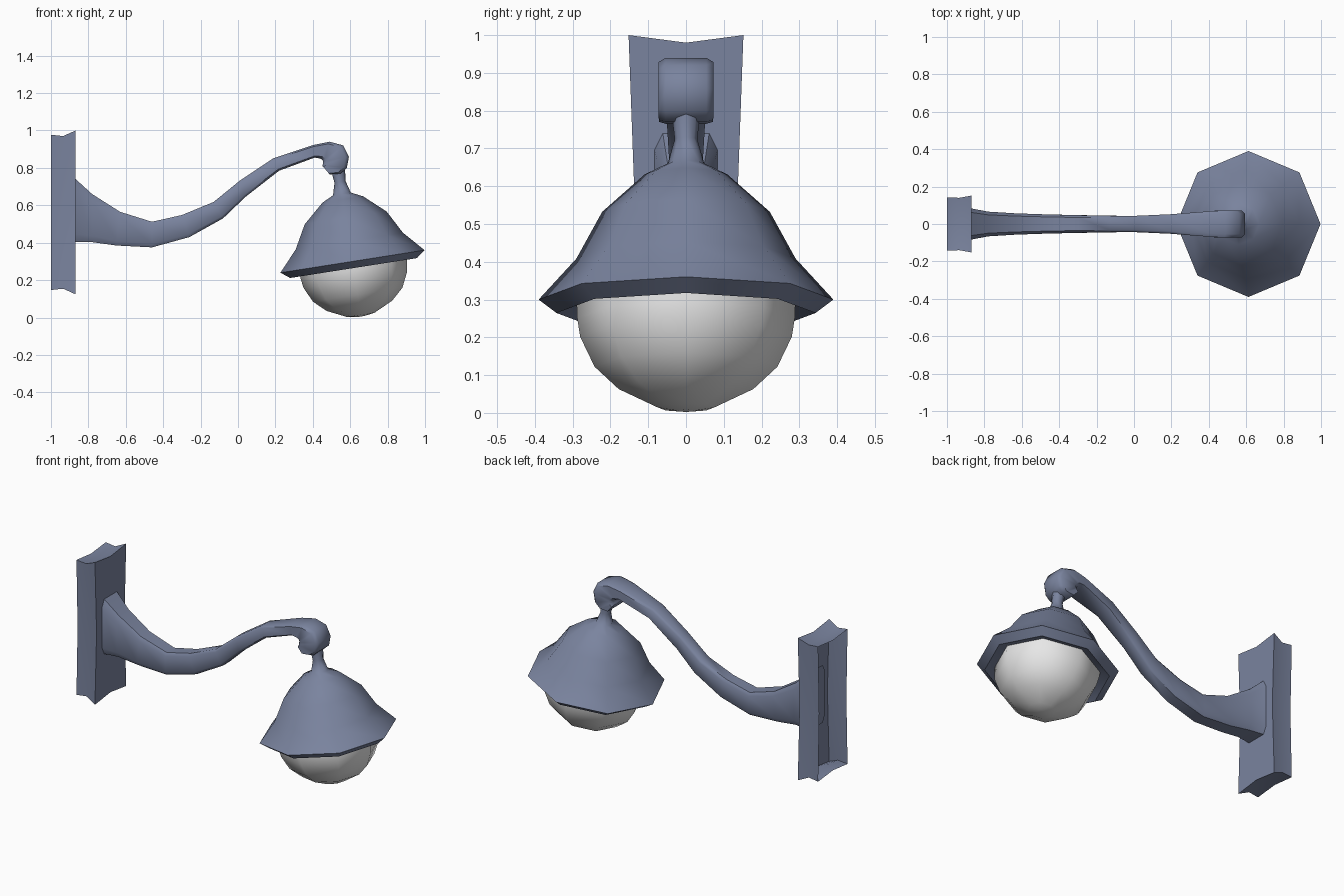
import bpy, bmesh, math
from mathutils import Matrix, Vector

if "Cube" in bpy.data.objects:
    bpy.data.objects.remove(bpy.data.objects["Cube"])


def material(name, rgb):
    m = bpy.data.materials.new(name)
    m.diffuse_color = (*rgb, 1)
    m.use_nodes = True
    m.node_tree.nodes["Principled BSDF"].inputs["Base Color"].default_value = m.diffuse_color
    return m


PAINT = material("slate_blue", (0.195, 0.23, 0.345))
GLASS = material("pale_grey", (0.8, 0.8, 0.8))


def loft(name, rings, mat, cap_start=False, cap_end=False, angle=40, matrix=None):
    """Skin a list of equal-length rings, with optional end caps."""
    bm = bmesh.new()
    loops = [[bm.verts.new(p) for p in ring] for ring in rings]
    n = len(loops[0])
    for a, b in zip(loops, loops[1:]):
        for i in range(n):
            j = (i + 1) % n
            bm.faces.new((a[i], a[j], b[j], b[i]))
    if cap_start:
        bm.faces.new(loops[0][::-1])
    if cap_end:
        bm.faces.new(loops[-1])
    bmesh.ops.recalc_face_normals(bm, faces=bm.faces)
    if matrix:
        bm.transform(matrix)
    me = bpy.data.meshes.new(name)
    bm.to_mesh(me)
    bm.free()
    me.materials.append(mat)
    ob = bpy.data.objects.new(name, me)
    bpy.context.collection.objects.link(ob)
    bpy.ops.object.select_all(action='DESELECT')
    ob.select_set(True)
    bpy.context.view_layer.objects.active = ob
    bpy.ops.object.shade_smooth_by_angle(angle=math.radians(angle))
    return ob


def lathe(profile, sides=8):
    return [[(r * math.cos(math.tau * i / sides), r * math.sin(math.tau * i / sides), h)
             for i in range(sides)] for r, h in profile]


# Wall plate: hollow channel, open at the back, edges pinched in the middle
def plate_ring(x, corner_y, mid_y, corner_h, mid_h):
    outline = [(corner_y, corner_h), (0, mid_h), (-corner_y, corner_h), (-mid_y, 0),
               (-corner_y, -corner_h), (0, -mid_h), (corner_y, -corner_h), (mid_y, 0)]
    return [(x, y, 0.562 + z) for y, z in outline]


loft("wall_plate", [plate_ring(-1.0, 0.143, 0.132, 0.415, 0.40),
                    plate_ring(-0.935, 0.14, 0.130, 0.408, 0.395),
                    plate_ring(-0.868, 0.152, 0.136, 0.438, 0.418)],
     PAINT, cap_end=True, angle=30)

# Arm: chamfered rectangular section swept along an S and curled at the tip
# each row: top x, top z, bottom x, bottom z, half width
ARM = [(-0.885, 0.755, -0.885, 0.40, 0.088),
       (-0.868, 0.74, -0.868, 0.403, 0.083),
       (-0.78, 0.66, -0.78, 0.403, 0.066),
       (-0.63, 0.565, -0.65, 0.385, 0.057),
       (-0.46, 0.512, -0.46, 0.375, 0.051),
       (-0.30, 0.548, -0.26, 0.43, 0.047),
       (-0.13, 0.618, -0.08, 0.53, 0.044),
       (0.01, 0.732, 0.04, 0.645, 0.044),
       (0.19, 0.852, 0.22, 0.785, 0.052),
       (0.40, 0.922, 0.41, 0.855, 0.068),
       (0.49, 0.94, 0.44, 0.850, 0.073),
       (0.563, 0.92, 0.452, 0.842, 0.073),
       (0.593, 0.86, 0.455, 0.834, 0.073),
       (0.582, 0.80, 0.455, 0.826, 0.073),
       (0.55, 0.77, 0.453, 0.818, 0.072),
       (0.49, 0.765, 0.452, 0.81, 0.072)]


def arm_ring(tx, tz, bx, bz, w):
    t, b = Vector((tx, 0, tz)), Vector((bx, 0, bz))
    c = 0.13                       # chamfer share of the section
    section = [(c, 1), (0, 1 - 2 * c), (0, 2 * c - 1), (c, -1),
               (1 - c, -1), (1, 2 * c - 1), (1, 1 - 2 * c), (1 - c, 1)]
    return [t.lerp(b, f) + Vector((0, w * s, 0)) for f, s in section]


loft("arm", [arm_ring(*row) for row in ARM], PAINT, True, True, angle=50)

# Lamp head: everything turns about one tilted axis
HEAD = Matrix.Translation((0.612, 0, 0.30)) @ Matrix.Rotation(math.radians(-8.9), 4, 'Y')

# Stem and eight-sided shade with an undercut lip
loft("shade", lathe([(0.038, 0.50), (0.030, 0.43), (0.048, 0.365), (0.11, 0.335),
                     (0.222, 0.235), (0.29, 0.11), (0.39, 0.0), (0.343, -0.036),
                     (0.28, -0.01)]),
     PAINT, cap_start=True, cap_end=True, angle=62, matrix=HEAD)

# Glass globe below the shade
loft("globe", lathe([(0.29, 0.0), (0.288, -0.05), (0.28, -0.10), (0.242, -0.18),
                     (0.178, -0.24), (0.075, -0.289), (0.02, -0.298)]),
     GLASS, cap_start=True, cap_end=True, angle=62, matrix=HEAD)
